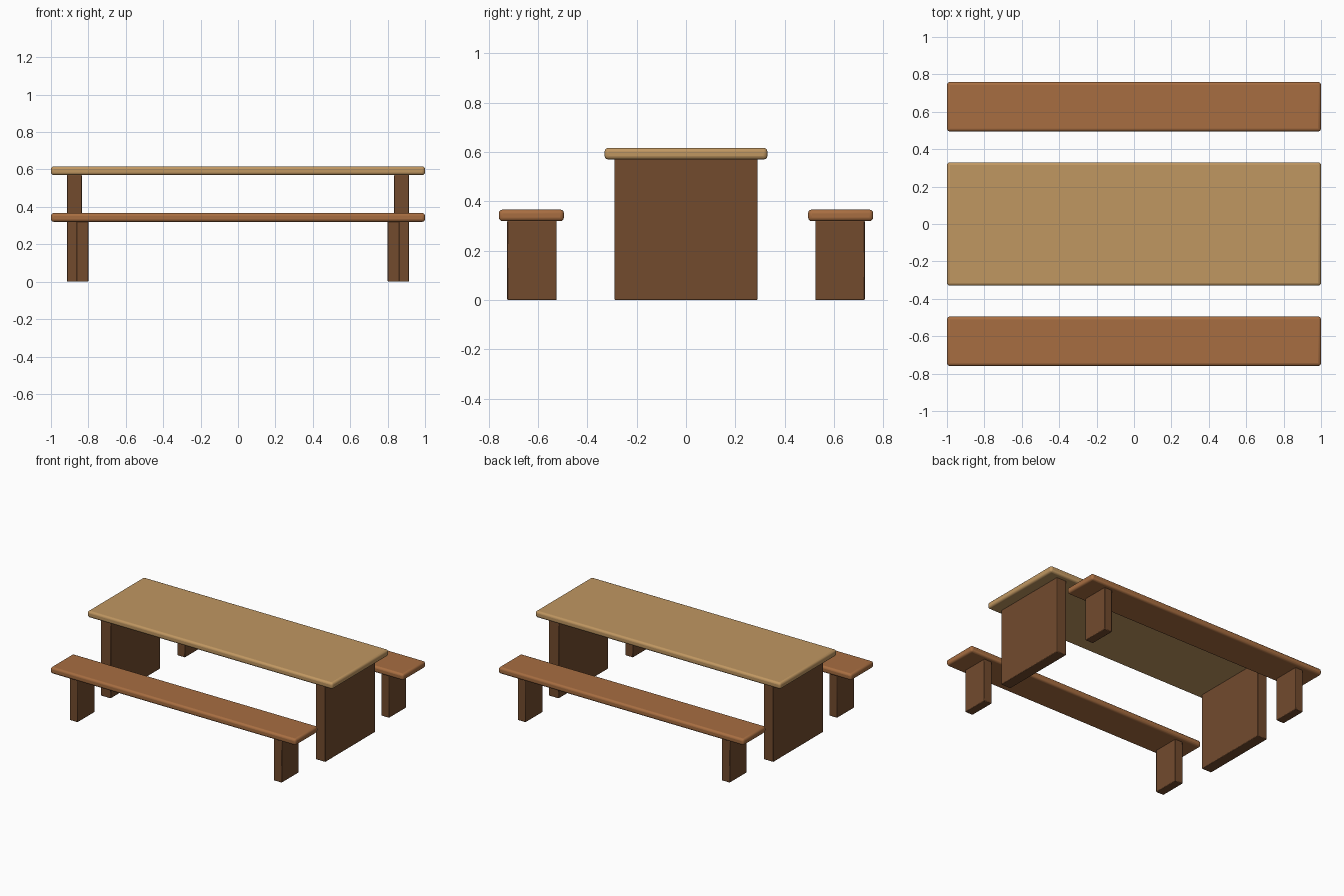
import bpy

cube = bpy.data.objects.get("Cube")
if cube:
    bpy.data.objects.remove(cube, do_unlink=True)


def material(name, rgb):
    mat = bpy.data.materials.new(name)
    mat.use_nodes = True
    color = (*rgb, 1)
    mat.diffuse_color = color
    mat.node_tree.nodes["Principled BSDF"].inputs["Base Color"].default_value = color
    return mat


light_wood = material("light wood", (0.53, 0.31, 0.12))
warm_wood = material("warm wood", (0.39, 0.155, 0.053))
dark_wood = material("dark wood", (0.17, 0.07, 0.027))


def board(name, low, high, mat, radius, segments):
    """Box between two corners with rounded edges."""
    bpy.ops.mesh.primitive_cube_add(size=1)
    obj = bpy.context.object
    obj.name = name
    obj.location = [(a + b) / 2 for a, b in zip(low, high)]
    obj.scale = [b - a for a, b in zip(low, high)]
    bpy.ops.object.transform_apply(location=False, rotation=False, scale=True)
    obj.data.materials.append(mat)
    bevel = obj.modifiers.new("rounded edges", "BEVEL")
    bevel.width = radius
    bevel.segments = segments
    bpy.ops.object.shade_smooth_by_angle()
    return obj


# Table top
board("table_top", (-1, -0.33, 0.57), (1, 0.33, 0.617), light_wood, 0.015, 3)

# Bench seats
for side, y in (("front", -0.627), ("back", 0.627)):
    board(side + "_bench_seat", (-1, y - 0.132, 0.32), (1, y + 0.132, 0.367),
          warm_wood, 0.015, 3)

# Slab legs at both ends of the table and benches
for end, s in (("right", -1), ("left", 1)):
    x = s * 0.875
    board(end + "_table_leg", (x - 0.04, -0.29, 0), (x + 0.04, 0.29, 0.572),
          dark_wood, 0.004, 2)
    x = s * 0.832
    for side, y in (("front", -0.625), ("back", 0.625)):
        board(f"{side}_{end}_bench_leg", (x - 0.032, y - 0.1, 0),
              (x + 0.032, y + 0.1, 0.322), dark_wood, 0.004, 2)
